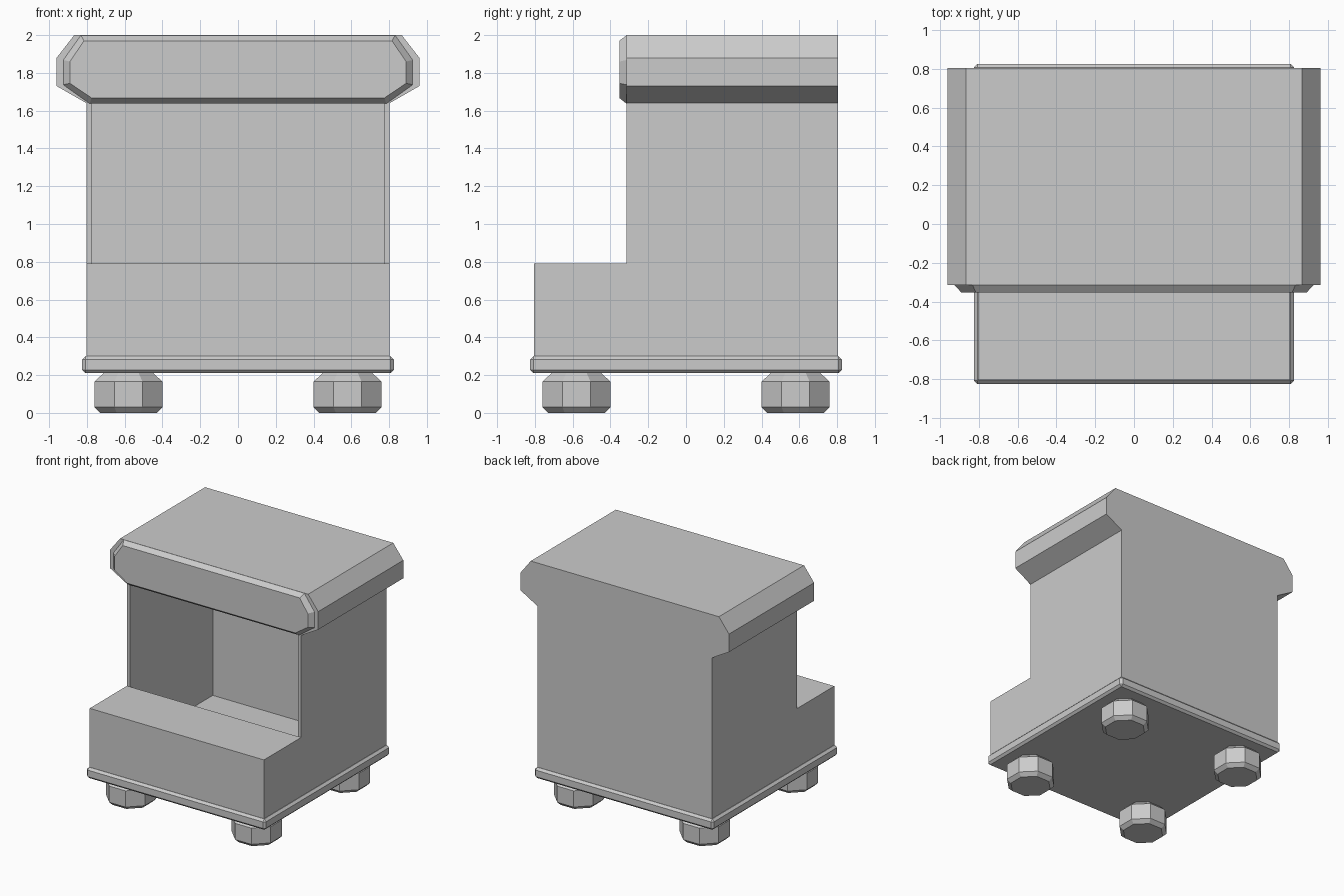
import bpy, bmesh, math
from mathutils import Vector

if "Cube" in bpy.data.objects:
    bpy.data.objects.remove(bpy.data.objects["Cube"])

grey = bpy.data.materials.new("plain_grey")
grey.diffuse_color = (0.6, 0.6, 0.6, 1)
grey.use_nodes = True
grey.node_tree.nodes["Principled BSDF"].inputs["Base Color"].default_value = grey.diffuse_color


def finish(name, bm):
    bmesh.ops.recalc_face_normals(bm, faces=bm.faces)
    mesh = bpy.data.meshes.new(name)
    bm.to_mesh(mesh)
    bm.free()
    mesh.materials.append(grey)
    ob = bpy.data.objects.new(name, mesh)
    bpy.context.collection.objects.link(ob)
    return ob


def loft(name, rings):
    """Closed solid through rings of equal point count."""
    bm = bmesh.new()
    loops = [[bm.verts.new(p) for p in ring] for ring in rings]
    n = len(loops[0])
    for a, b in zip(loops, loops[1:]):
        for i in range(n):
            j = (i + 1) % n
            bm.faces.new((a[i], a[j], b[j], b[i]))
    bm.faces.new(loops[0])
    bm.faces.new(loops[-1])
    return finish(name, bm)


def side_prism(name, profile, half):
    return loft(name, [[(x, y, z) for y, z in profile] for x in (-half, half)])


def hood_ring(right, y):
    """Mirror the right half of a hood outline across x = 0."""
    pts = right + [(-x, z) for x, z in reversed(right)]
    return [(x, y, z) for x, z in pts]


def apply_boolean(target, tool, operation):
    mod = target.modifiers.new("cut", 'BOOLEAN')
    mod.operation = operation
    mod.solver = 'EXACT'
    mod.object = tool
    bpy.context.view_layer.objects.active = target
    bpy.ops.object.modifier_apply(modifier=mod.name)
    bpy.data.objects.remove(tool)


FRONT, STEP, BACK = -0.315, -0.805, 0.805

# Cabinet body: stepped side profile, joined to the hood, then hollowed out
body = side_prism("body", [(STEP, 0.295), (BACK, 0.295), (BACK, 1.8),
                           (FRONT, 1.8), (FRONT, 0.79), (STEP, 0.79)], 0.803)
outline = [(0.803, 1.64), (0.96, 1.73), (0.96, 1.88), (0.867, 2.0)]
hood = loft("hood", [hood_ring(outline, FRONT), hood_ring(outline, BACK)])
apply_boolean(body, hood, 'UNION')
cavity = side_prism("cavity", [(FRONT, 0.302), (0.775, 0.302), (0.775, 1.64),
                               (-0.5, 1.64), (-0.5, 0.79), (FRONT, 0.79)], 0.775)
apply_boolean(body, cavity, 'DIFFERENCE')

# Chamfered front panel of the hood
outer = [(0.785, 1.637), (0.925, 1.737), (0.925, 1.868), (0.832, 1.999)]
inner = [(0.775, 1.667), (0.89, 1.745), (0.89, 1.86), (0.815, 1.97)]
loft("hood_front", [hood_ring(outer, FRONT + 0.02), hood_ring(outer, FRONT),
                    hood_ring(inner, FRONT - 0.038)])

# Base plate with chamfered edges
bm = bmesh.new()
bmesh.ops.create_cube(bm, size=1)
for v in bm.verts:
    v.co = Vector((v.co.x * 1.65, v.co.y * 1.65, 0.255 + v.co.z * 0.09))
bmesh.ops.bevel(bm, geom=bm.edges[:], offset=0.018, segments=1, affect='EDGES')
finish("base_plate", bm)

# Four octagonal feet
for sx in (-1, 1):
    for sy in (-1, 1):
        rings = []
        for apothem, z in ((0.15, 0), (0.18, 0.03), (0.18, 0.165), (0.13, 0.212)):
            r = apothem / math.cos(math.pi / 8)
            rings.append([(0.58 * sx + r * math.cos(math.pi * (2 * k + 1) / 8),
                           0.58 * sy + r * math.sin(math.pi * (2 * k + 1) / 8), z)
                          for k in range(8)])
        side = "right" if sx > 0 else "left"
        end = "back" if sy > 0 else "front"
        loft(f"{end}_{side}_foot", rings)
